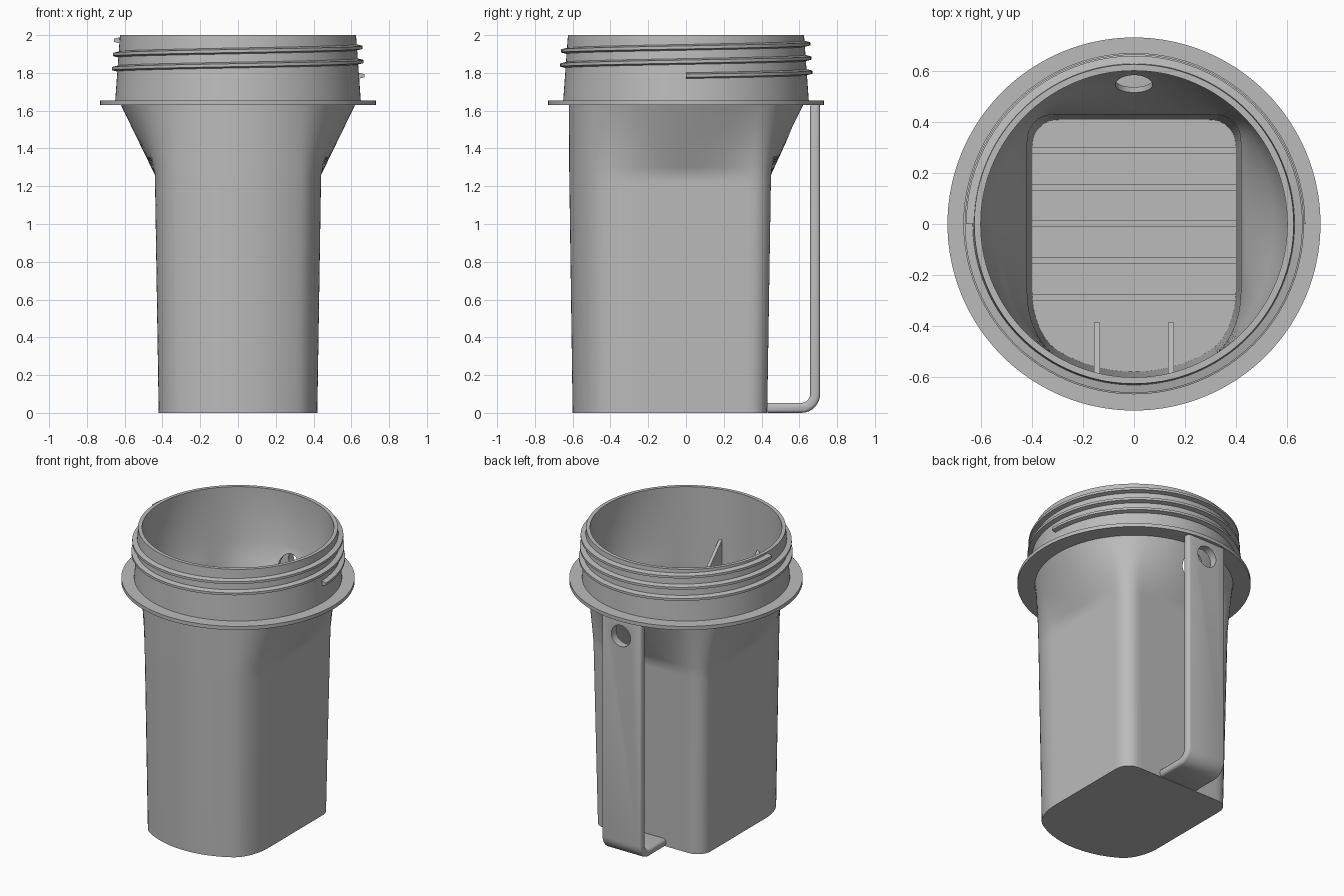
import bpy, bmesh, math
from math import cos, sin, pi, hypot

if "Cube" in bpy.data.objects:
    bpy.data.objects.remove(bpy.data.objects["Cube"])

grey = bpy.data.materials.new("plain_grey")
grey.use_nodes = True
grey.diffuse_color = (0.5, 0.5, 0.5, 1)
grey.node_tree.nodes["Principled BSDF"].inputs["Base Color"].default_value = (0.5, 0.5, 0.5, 1)


def make(name, bm):
    bmesh.ops.recalc_face_normals(bm, faces=bm.faces[:])
    mesh = bpy.data.meshes.new(name)
    bm.to_mesh(mesh)
    bm.free()
    mesh.materials.append(grey)
    obj = bpy.data.objects.new(name, mesh)
    bpy.context.collection.objects.link(obj)
    return obj


def activate(obj):
    bpy.ops.object.select_all(action='DESELECT')
    obj.select_set(True)
    bpy.context.view_layer.objects.active = obj


def smooth(obj, angle=32):
    activate(obj)
    bpy.ops.object.shade_smooth_by_angle(angle=math.radians(angle))


def apply(obj, mod):
    activate(obj)
    bpy.ops.object.modifier_apply(modifier=mod.name)


def loft(name, rings, closed=False):
    """Skin a list of equal point rings; cap both ends."""
    bm = bmesh.new()
    loops = [[bm.verts.new(p) for p in ring] for ring in rings]
    n = len(loops[0])
    for lo, hi in zip(loops, loops[1:]):
        for i in range(n):
            j = (i + 1) % n
            bm.faces.new((lo[i], lo[j], hi[j], hi[i]))
    bm.faces.new(loops[0])
    bm.faces.new(loops[-1])
    return make(name, bm)


def plate(name, profile, x, width):
    """Extrude a side profile of (y, z) points across x."""
    return loft(name, [[(x + s * width / 2, y, z) for y, z in profile] for s in (-1, 1)])


# D-shaped section: round front, flat sides and back, rounded corners
N = 144
ANGLES = [2 * pi * i / N for i in range(N)]


def d_radius(t, half, back, front, k=0.1):
    lo, hi = 0, 1
    for _ in range(30):
        r = (lo + hi) / 2
        x, y = r * cos(t), r * sin(t)
        d = hypot(max(abs(x) - half + k, 0), max(y - back + k, 0),
                  max(r - front + k, 0) if y < 0 else 0)
        lo, hi = (lo, r) if d > k else (r, hi)
    return lo


def ring(z, half, back, front, blend=0, circle=0):
    radii = [d_radius(t, half, back, front) * (1 - blend) + circle * blend for t in ANGLES]
    return [(r * cos(t), r * sin(t), z) for r, t in zip(radii, ANGLES)]


def disc(z, r):
    return [(r * cos(t), r * sin(t), z) for t in ANGLES]


FLARE, NECK = 1.26, 1.63


def shell(z, inset, neck_radius):
    """Ring of the tapered body or its flare at height z."""
    t = min(z / FLARE, 1)
    blend = max(0, (z - FLARE) / (NECK - FLARE))
    return ring(z, 0.42 + 0.02 * t - inset, 0.43 + 0.02 * t - inset,
                0.60 + 0.018 * t - inset, blend, neck_radius)


# Hollow cup with flange and collar as one skin
levels = [0.6, 1.22, FLARE, 1.3, 1.4, 1.52]
outer = [shell(z, 0, 0.62) for z in [0] + levels]
collar = [disc(z, r) for z, r in ((NECK, 0.62), (NECK, 0.73), (1.655, 0.73),
                                  (1.655, 0.65), (2.0, 0.625), (2.0, 0.60), (NECK, 0.60))]
inner = [shell(z, 0.022, 0.60) for z in levels[::-1] + [0.025]]
body = loft("cup_body", outer + collar + inner)

# Bent strap handle behind the cup
arc = [i * pi / 16 for i in range(9)]
outside = [(0.61 + 0.1 * sin(a), 0.1 - 0.1 * cos(a)) for a in arc]
inside = [(0.61 + 0.047 * sin(a), 0.1 - 0.047 * cos(a)) for a in reversed(arc)]
strap = [(0.42, 0)] + outside + [(0.71, 1.64), (0.657, 1.64)] + inside + [(0.42, 0.053)]
handle = plate("strap_handle", strap, 0, 0.3)
bevel = handle.modifiers.new("soft_edges", 'BEVEL')
bevel.width, bevel.segments = 0.018, 3
bevel.limit_method, bevel.angle_limit = 'ANGLE', math.radians(40)
apply(handle, bevel)

# Round hole through the handle and the flared back wall
hole = [[(0.073 * cos(t), y, 1.52 + 0.073 * sin(t)) for t in ANGLES[::3]] for y in (0.4, 0.9)]
cutter = loft("hole_cutter", hole)
cutter.hide_render = True
for obj in (body, handle):
    cut = obj.modifiers.new("hole", 'BOOLEAN')
    cut.operation, cut.object, cut.solver = 'DIFFERENCE', cutter, 'EXACT'
    apply(obj, cut)
    smooth(obj)
bpy.data.objects.remove(cutter)

# Screw thread: two and a half rising turns
sections = []
STEPS = 240
for i in range(STEPS + 1):
    t = 5 * pi * i / STEPS
    z = 1.785 + 0.075 * t / (2 * pi)
    base = 0.65 - 0.025 * (z - 1.655) / 0.345
    sections.append([((base + dr) * cos(t), (base + dr) * sin(t), z + dz)
                     for dr, dz in ((-0.01, -0.018), (0.03, -0.008), (0.03, 0.008), (-0.01, 0.018))])
smooth(loft("screw_thread", sections), 25)

# Two upright fins on the inside of the front wall
for side, x in (("left", 0.145), ("right", -0.145)):
    plate("inner_fin_" + side,
          [(-0.385, 0.02), (-0.385, 1.45), (-0.59, 1.66), (-0.565, 0.02)], x, 0.022)

# Low ribs across the floor
for i in range(5):
    y = 0.288 - 0.1435 * i
    plate("floor_rib_%d" % (i + 1),
          [(y - 0.013, 0.02), (y + 0.013, 0.02), (y + 0.013, 0.05), (y - 0.013, 0.05)], 0, 0.8)
